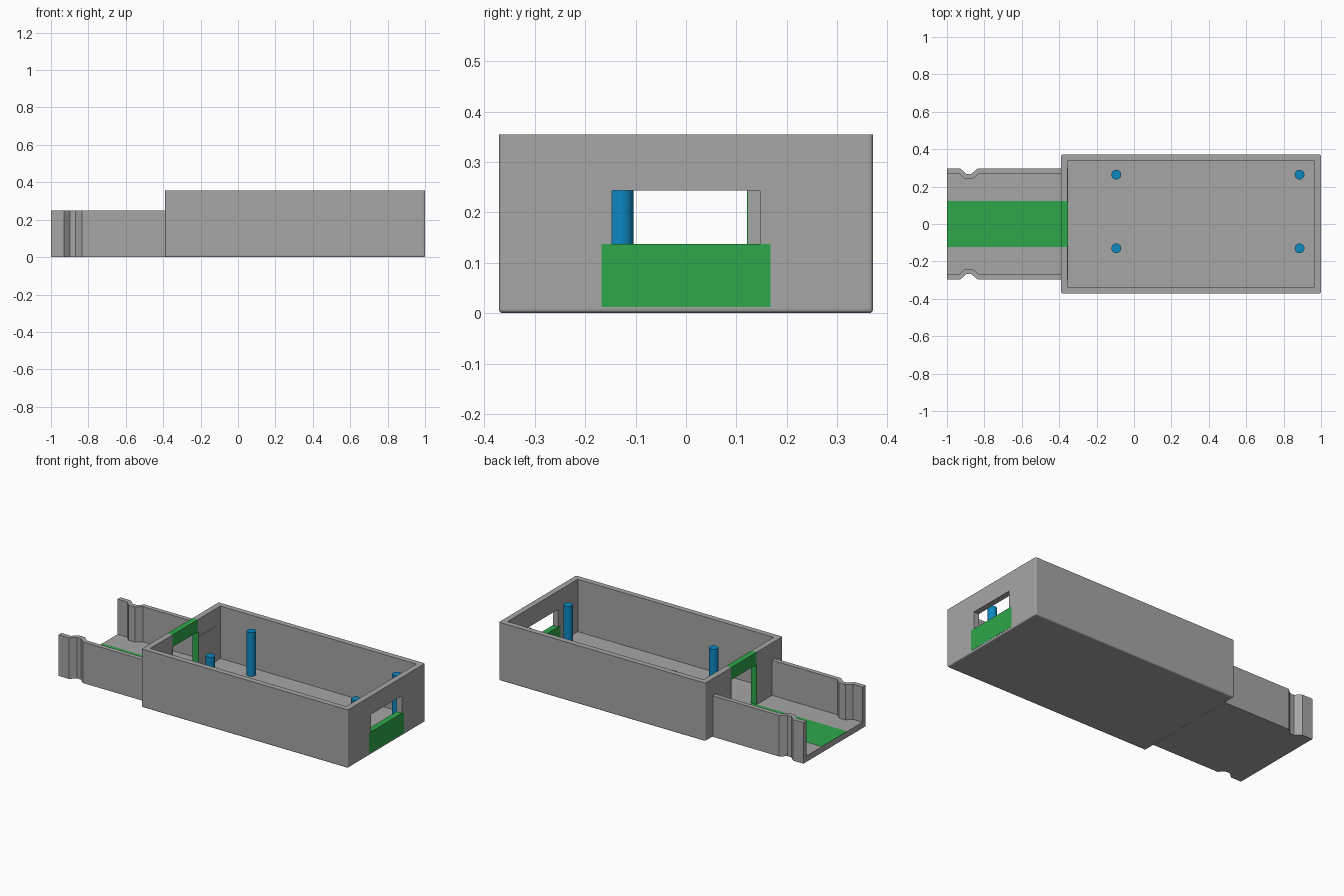
import bpy, bmesh, math

if "Cube" in bpy.data.objects:
    bpy.data.objects.remove(bpy.data.objects["Cube"])


def material(name, rgb):
    m = bpy.data.materials.new(name)
    m.diffuse_color = (*rgb, 1)
    m.use_nodes = True
    m.node_tree.nodes["Principled BSDF"].inputs["Base Color"].default_value = m.diffuse_color
    return m


GREY = material("grey plastic", (0.38, 0.38, 0.38))
GREEN = material("green", (0.027, 0.39, 0.07))
BLUE = material("blue", (0.004, 0.25, 0.54))


def finish(name, bm, mat):
    bmesh.ops.recalc_face_normals(bm, faces=bm.faces)
    me = bpy.data.meshes.new(name)
    bm.to_mesh(me)
    bm.free()
    me.materials.append(mat)
    ob = bpy.data.objects.new(name, me)
    bpy.context.collection.objects.link(ob)
    return ob


def box(name, x, y, z, mat, bevel=0):
    """Box from (min, max) ranges, optionally rounding all but the top edges."""
    bm = bmesh.new()
    bmesh.ops.create_cube(bm, size=1)
    for v in bm.verts:
        v.co = [r[0] if c < 0 else r[1] for c, r in zip(v.co, (x, y, z))]
    if bevel:
        edges = [e for e in bm.edges if min(v.co.z for v in e.verts) < z[1] - 1e-4]
        bmesh.ops.bevel(bm, geom=edges, offset=bevel, segments=3, profile=0.5, affect='EDGES')
    return finish(name, bm, mat)


def prism(name, outline, z, mat):
    """Extrude a flat xy outline between two heights."""
    bm = bmesh.new()
    f = bm.faces.new([bm.verts.new((px, py, z[0])) for px, py in outline])
    ext = bmesh.ops.extrude_face_region(bm, geom=[f])["geom"]
    for v in ext:
        if isinstance(v, bmesh.types.BMVert):
            v.co.z = z[1]
    return finish(name, bm, mat)


def cut(ob, x, y, z):
    cutter = box("cutter", x, y, z, GREY)
    mod = ob.modifiers.new("cut", 'BOOLEAN')
    mod.operation, mod.solver, mod.object = 'DIFFERENCE', 'EXACT', cutter
    bpy.context.view_layer.objects.active = ob
    bpy.ops.object.modifier_apply(modifier=mod.name)
    bpy.data.objects.remove(cutter, do_unlink=True)


FLOOR, TOP, SLOT = 0.036, 0.355, 0.122

# Main case: open box with a window at the right and a slot at the left
case = box("case", (-0.39, 1), (-0.371, 0.371), (0, TOP), GREY, 0.008)
cut(case, (-0.355, 0.965), (-0.337, 0.337), (FLOOR, 0.5))
cut(case, (0.9, 1.1), (-0.147, 0.147), (0.137, 0.243))
cut(case, (-0.5, -0.3), (-SLOT, SLOT), (FLOOR, 0.5))

# Green bridge over the slot and green sill filling the lower right wall
box("slot_bridge", (-0.39, -0.355), (-SLOT, SLOT), (0.28, TOP), GREEN)
box("window_sill", (0.964, 1.001), (-0.168, 0.168), (0.012, 0.1375), GREEN)

# Tray: floor and side walls share the pinched outline
side = [(-1, 0.298), (-0.93, 0.298), (-0.897, 0.268), (-0.87, 0.268),
        (-0.835, 0.298), (-0.385, 0.298)]
inner = [(-1, 0.27), (-0.935, 0.27), (-0.905, 0.24), (-0.862, 0.24),
         (-0.83, 0.27), (-0.385, 0.27)]
prism("tray_floor", side + [(x, -y) for x, y in reversed(side)], (0, FLOOR), GREY)
for s, label in ((1, "back"), (-1, "front")):
    loop = [(x, s * y) for x, y in side + inner[::-1]]
    prism(f"tray_wall_{label}", loop, (0, 0.25), GREY)
    # Tray end showing just inside the case, and the green slot side
    ya, yb = sorted((s * SLOT, s * 0.298))
    box(f"tray_end_{label}", (-0.36, -0.352), (ya, yb), (0.01, 0.25), GREY)
    ya, yb = sorted((s * (SLOT - 0.001), s * (SLOT + 0.001)))
    box(f"slot_side_{label}", (-0.391, -0.3515), (ya, yb), (FLOOR, 0.28), GREEN)

# Green strip along the tray floor
box("floor_strip", (-1, -0.354), (-SLOT, SLOT), (FLOOR - 0.002, FLOOR + 0.001), GREEN)

# Mounting pins
for i, (x, y) in enumerate([(-0.095, 0.264), (-0.095, -0.13), (0.885, 0.264), (0.885, -0.13)]):
    bm = bmesh.new()
    bmesh.ops.create_cone(bm, cap_ends=True, segments=24, radius1=0.026, radius2=0.026, depth=0.28)
    bmesh.ops.translate(bm, verts=bm.verts, vec=(x, y, 0.162))
    pin = finish(f"pin_{i + 1}", bm, BLUE)
    bpy.ops.object.select_all(action='DESELECT')
    pin.select_set(True)
    bpy.context.view_layer.objects.active = pin
    bpy.ops.object.shade_smooth_by_angle(angle=math.radians(40))
